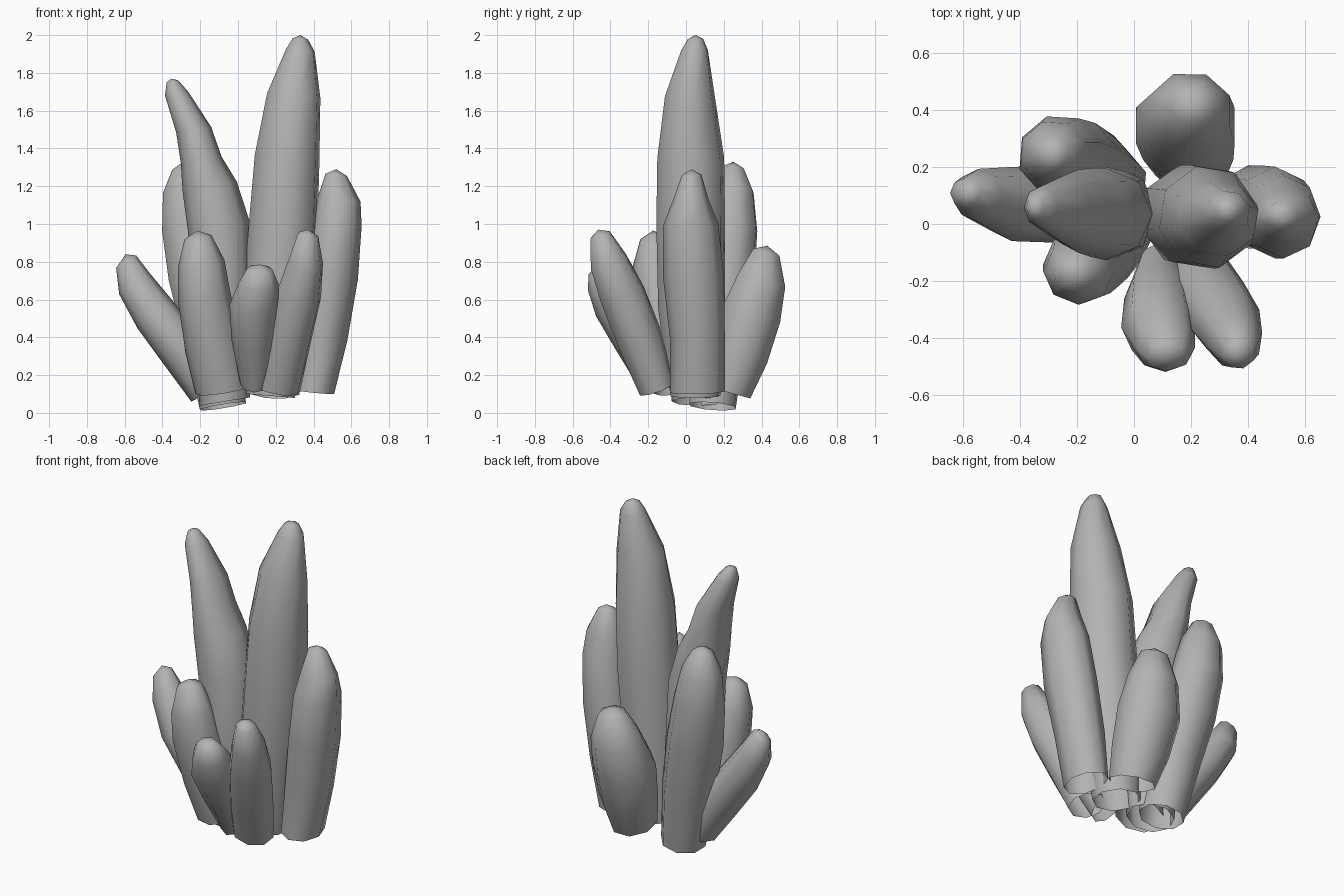
import bpy, bmesh, math
from mathutils import Vector

SIDES = 8
FULL = 1.04  # makes up for the flats of the eight-sided section

stone = bpy.data.materials.new("dark_stone")
stone.diffuse_color = (0.45, 0.45, 0.45, 1)


def crystal(name, tip, rings, turn=0.0):
    """Open-bottomed leaning column: rings are (x, y, z, width radius, depth radius)."""
    bm = bmesh.new()
    centres = [Vector(r[:3]) for r in rings] + [Vector(tip)]
    lean = (centres[-1] - centres[0]).normalized()
    u = (Vector((1, 0, 0)) - lean * lean.x).normalized()
    v = lean.cross(u)
    loops = []
    for c, r in zip(centres, rings):
        loop = []
        for i in range(SIDES):
            a = 2 * math.pi * (i + turn) / SIDES
            loop.append(bm.verts.new(c + FULL * (u * r[3] * math.cos(a) + v * r[4] * math.sin(a))))
        loops.append(loop)
    # side walls
    for lo, hi in zip(loops, loops[1:]):
        for i in range(SIDES):
            j = (i + 1) % SIDES
            bm.faces.new((lo[i], lo[j], hi[j], hi[i]))
    # blunt tip
    top = bm.verts.new(tip)
    for i in range(SIDES):
        bm.faces.new((loops[-1][i], loops[-1][(i + 1) % SIDES], top))
    for f in bm.faces:
        f.smooth = True
    mesh = bpy.data.meshes.new(name)
    bm.to_mesh(mesh)
    bm.free()
    mesh.materials.append(stone)
    ob = bpy.data.objects.new(name, mesh)
    bpy.context.collection.objects.link(ob)


# two tall central crystals
crystal("tall_right_crystal", (0.33, 0.05, 2.0), [
    (0.17, 0.05, 0.09, 0.13, 0.13), (0.20, 0.03, 0.55, 0.175, 0.175),
    (0.24, 0.025, 1.0, 0.18, 0.18), (0.26, 0.025, 1.35, 0.17, 0.175),
    (0.295, 0.02, 1.68, 0.14, 0.13), (0.33, 0.045, 1.92, 0.075, 0.07),
    (0.33, 0.05, 1.98, 0.04, 0.04)], 0.3)
crystal("tall_left_crystal", (-0.352, 0.06, 1.77), [
    (-0.07, 0.06, 0.06, 0.13, 0.13), (-0.08, 0.04, 0.55, 0.155, 0.16),
    (-0.10, 0.035, 0.98, 0.16, 0.155), (-0.15, 0.04, 1.2, 0.14, 0.15),
    (-0.195, 0.045, 1.34, 0.105, 0.14), (-0.235, 0.05, 1.5, 0.09, 0.12),
    (-0.325, 0.06, 1.69, 0.06, 0.07), (-0.347, 0.06, 1.755, 0.03, 0.035)])

# medium crystals
crystal("right_crystal", (0.52, 0.03, 1.29), [
    (0.40, 0.06, 0.11, 0.105, 0.14), (0.445, 0.06, 0.4, 0.13, 0.14),
    (0.495, 0.04, 0.72, 0.135, 0.155), (0.525, 0.025, 1.0, 0.125, 0.14),
    (0.535, 0.025, 1.13, 0.11, 0.09), (0.52, 0.03, 1.26, 0.055, 0.05)])
crystal("back_left_crystal", (-0.29, 0.25, 1.33), [
    (-0.08, 0.14, 0.035, 0.125, 0.125), (-0.14, 0.17, 0.4, 0.15, 0.15),
    (-0.21, 0.21, 0.72, 0.16, 0.155), (-0.26, 0.24, 0.98, 0.145, 0.14),
    (-0.285, 0.25, 1.18, 0.115, 0.11), (-0.29, 0.25, 1.295, 0.06, 0.06)], 0.4)
crystal("front_left_crystal", (-0.215, -0.175, 0.965), [
    (-0.08, -0.045, 0.12, 0.14, 0.12), (-0.13, -0.095, 0.35, 0.145, 0.13),
    (-0.18, -0.145, 0.62, 0.135, 0.13), (-0.195, -0.17, 0.79, 0.12, 0.11),
    (-0.212, -0.175, 0.93, 0.07, 0.065)])

# short outer crystals
crystal("back_crystal", (0.205, 0.43, 0.885), [
    (0.20, 0.22, 0.11, 0.13, 0.13), (0.19, 0.285, 0.3, 0.165, 0.155),
    (0.18, 0.345, 0.52, 0.18, 0.165), (0.195, 0.40, 0.7, 0.145, 0.135),
    (0.205, 0.425, 0.85, 0.08, 0.075)], 0.5)
crystal("front_crystal", (0.115, -0.465, 0.785), [
    (0.085, -0.15, 0.15, 0.07, 0.09), (0.085, -0.26, 0.38, 0.115, 0.115),
    (0.085, -0.36, 0.57, 0.125, 0.125), (0.11, -0.435, 0.69, 0.10, 0.09),
    (0.115, -0.465, 0.76, 0.065, 0.055)])
crystal("front_right_crystal", (0.37, -0.465, 0.97), [
    (0.21, -0.155, 0.13, 0.12, 0.095), (0.26, -0.24, 0.38, 0.125, 0.12),
    (0.32, -0.335, 0.62, 0.12, 0.12), (0.358, -0.41, 0.8, 0.092, 0.10),
    (0.37, -0.455, 0.94, 0.055, 0.055)], 0.3)
crystal("left_crystal", (-0.595, 0.11, 0.84), [
    (-0.15, 0.08, 0.12, 0.11, 0.12), (-0.285, 0.07, 0.32, 0.12, 0.13),
    (-0.43, 0.07, 0.51, 0.115, 0.125), (-0.545, 0.10, 0.68, 0.095, 0.09),
    (-0.592, 0.11, 0.80, 0.06, 0.05)])
